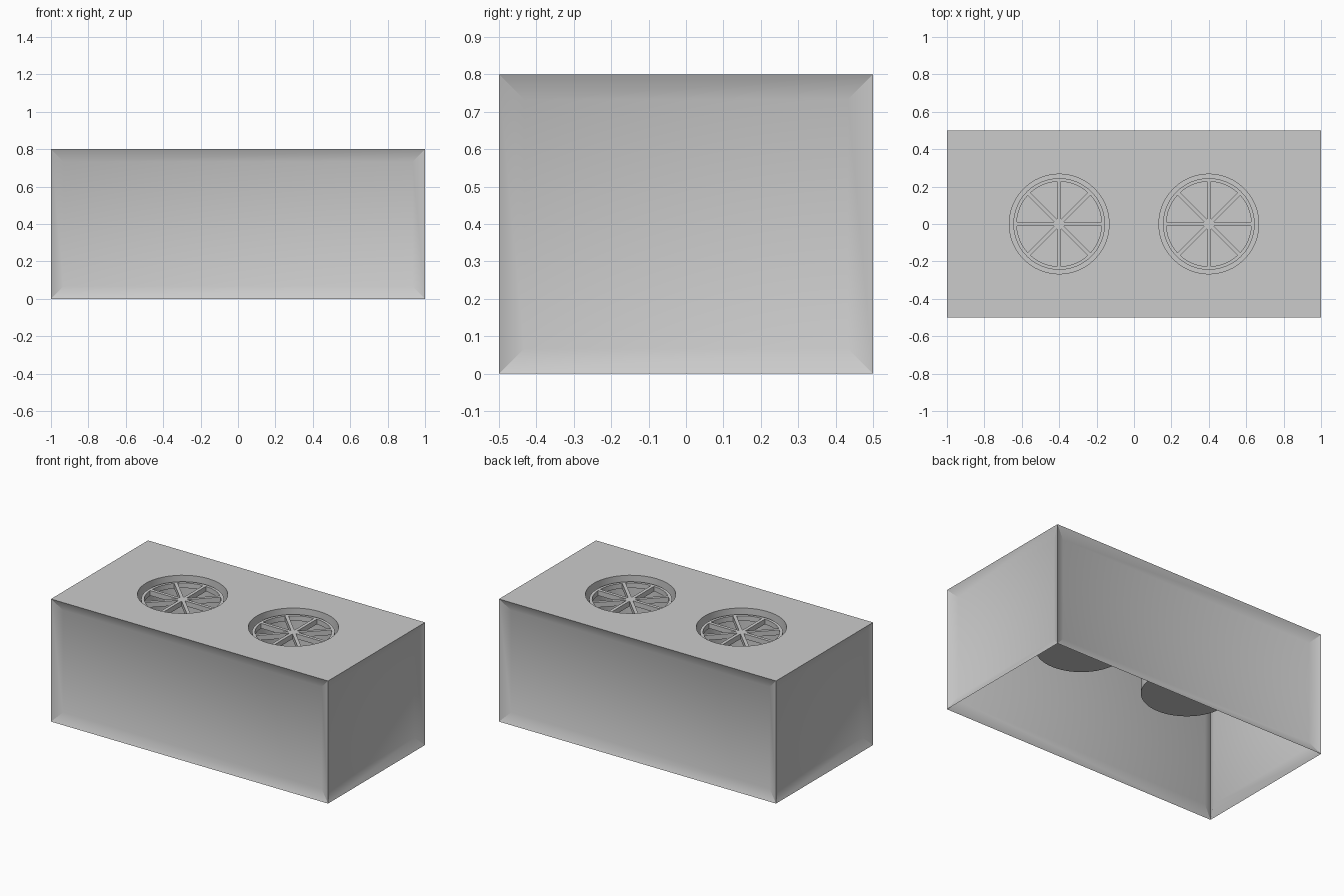
import bpy, bmesh, math
from mathutils import Matrix, Vector

if "Cube" in bpy.data.objects:
    bpy.data.objects.remove(bpy.data.objects["Cube"])

FAN_X = (-0.4, 0.4)
SEG = 48
R_WELL, Z_TOP, Z_WELL = 0.267, 0.8, 0.405


def finish(bm, name):
    mesh = bpy.data.meshes.new(name)
    bm.to_mesh(mesh)
    bm.free()
    ob = bpy.data.objects.new(name, mesh)
    bpy.context.collection.objects.link(ob)
    bpy.ops.object.select_all(action='DESELECT')
    ob.select_set(True)
    bpy.context.view_layer.objects.active = ob
    bpy.ops.object.shade_smooth_by_angle(angle=math.radians(30))
    return ob


def circle(bm, x, r, z):
    return [bm.verts.new((x + r * math.cos(2 * math.pi * i / SEG),
                          r * math.sin(2 * math.pi * i / SEG), z)) for i in range(SEG)]


def bridge(bm, a, b):
    for i in range(SEG):
        j = (i + 1) % SEG
        bm.faces.new((a[i], a[j], b[j], b[i]))


# Housing: open-bottomed shell with recessed side panels
bm = bmesh.new()
bmesh.ops.create_cube(bm, size=1, matrix=Matrix.Translation((0, 0, 0.4)) @ Matrix.Diagonal((2, 1, 0.8, 1)))
bmesh.ops.delete(bm, geom=[f for f in bm.faces if abs(f.normal.z) > 0.5], context='FACES_ONLY')
bm.normal_update()
bmesh.ops.inset_individual(bm, faces=bm.faces[:], thickness=0.067, depth=-0.03, use_even_offset=True)

# Top plate with two round fan openings
rim = [e for e in bm.edges if all(v.co.z > 0.799 for v in e.verts)]
rings = [circle(bm, x, R_WELL, Z_TOP) for x in FAN_X]
for c in rings:
    rim += [bm.edges.new((c[i], c[(i + 1) % SEG])) for i in range(SEG)]
bmesh.ops.triangle_fill(bm, use_beauty=True, use_dissolve=False, edges=rim, normal=Vector((0, 0, 1)))

# Fan wells hanging below the openings
for x, top in zip(FAN_X, rings):
    low = circle(bm, x, R_WELL, Z_WELL)
    bridge(bm, top, low)
    bm.faces.new(low)
bmesh.ops.recalc_face_normals(bm, faces=bm.faces[:])
bm.normal_update()
if sum(f.normal.z * f.calc_area() for f in bm.faces if f.calc_center_median().z > 0.799) < 0:
    bmesh.ops.reverse_faces(bm, faces=bm.faces[:])
finish(bm, "housing")

# Fan guards: a ring and eight spokes
for n, x in enumerate(FAN_X):
    bm = bmesh.new()
    z1, z0 = 0.768, 0.735
    loops = [circle(bm, x, r, z) for r, z in ((0.245, z1), (0.227, z1), (0.227, z0), (0.245, z0))]
    for k in range(4):
        bridge(bm, loops[k], loops[(k + 1) % 4])
    for k in range(4):
        bmesh.ops.create_cube(bm, size=1, matrix=Matrix.Translation((x, 0, (z0 + z1) / 2))
                              @ Matrix.Rotation(k * math.pi / 4, 4, 'Z')
                              @ Matrix.Diagonal((0.458, 0.021, z1 - z0, 1)))
    bmesh.ops.recalc_face_normals(bm, faces=bm.faces[:])
    finish(bm, f"fan_guard_{n + 1}")
